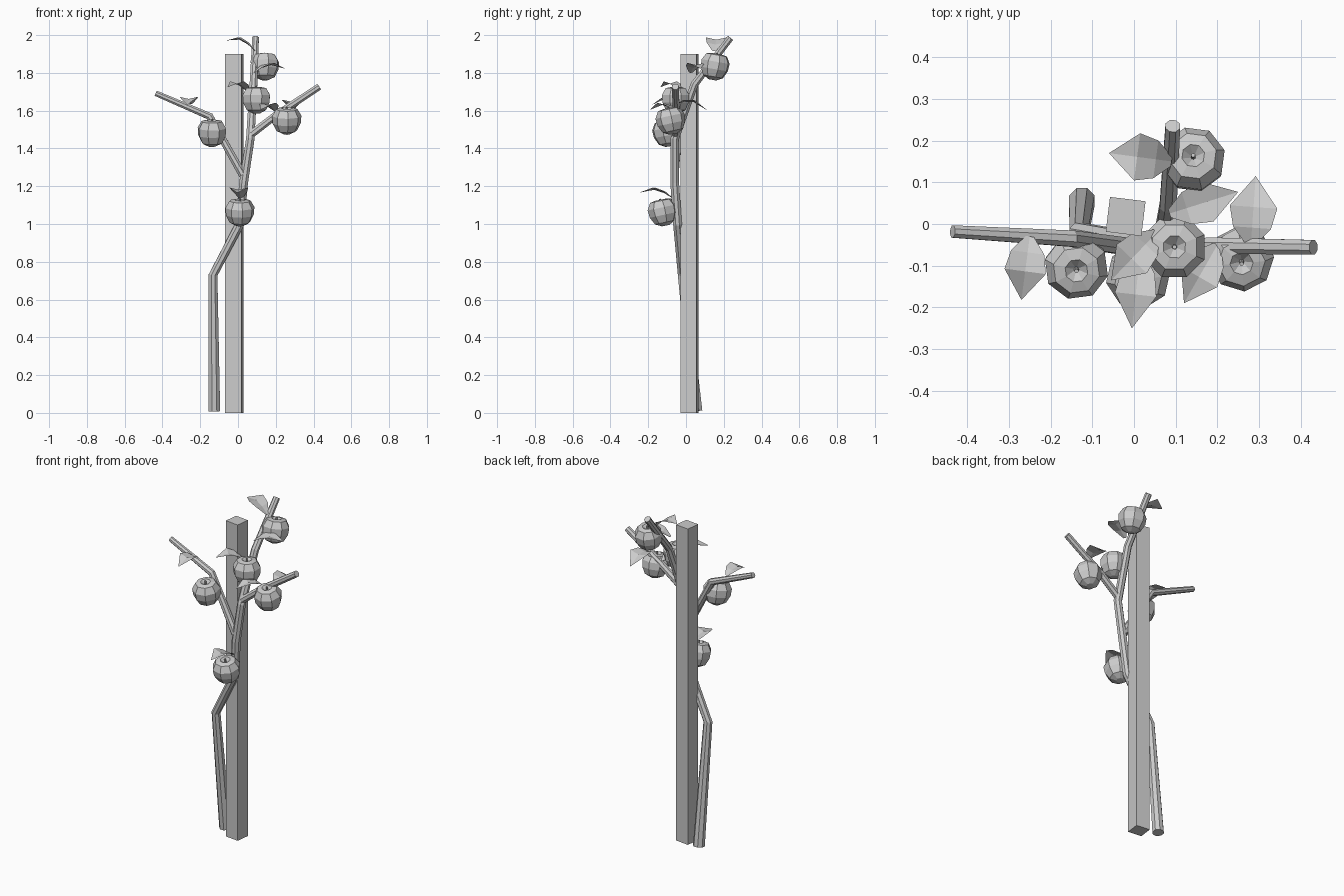
import bpy, bmesh, math
from mathutils import Vector, Matrix

cube = bpy.data.objects.get("Cube")
if cube:
    bpy.data.objects.remove(cube, do_unlink=True)

grey = bpy.data.materials.new("plain_grey")
grey.use_nodes = True
colour = (0.6, 0.6, 0.6, 1)
grey.diffuse_color = colour
grey.node_tree.nodes["Principled BSDF"].inputs["Base Color"].default_value = colour


def finish(name, bm, recalc=True):
    if recalc:
        bmesh.ops.recalc_face_normals(bm, faces=bm.faces)
    mesh = bpy.data.meshes.new(name)
    bm.to_mesh(mesh)
    bm.free()
    mesh.materials.append(grey)
    obj = bpy.data.objects.new(name, mesh)
    bpy.context.collection.objects.link(obj)
    return obj


def skin(bm, rings):
    for a, b in zip(rings, rings[1:]):
        n = len(a)
        for i in range(n):
            j = (i + 1) % n
            bm.faces.new((a[i], a[j], b[j], b[i]))


def branch(name, path, sides=8):
    """Tapered tube through (x, y, z, radius) points, mitred at each bend."""
    bm = bmesh.new()
    pts = [Vector(p[:3]) for p in path]
    side = Vector((0, 1, 0)) if abs((pts[-1] - pts[0]).x) > 0.3 else Vector((1, 0, 0))
    rings = []
    for k, p in enumerate(pts):
        d = (pts[min(k + 1, len(pts) - 1)] - pts[max(k - 1, 0)]).normalized()
        u = (side - d * side.dot(d)).normalized()
        v = d.cross(u)
        ring = []
        for i in range(sides):
            a = math.tau * (i + 0.5) / sides
            ring.append(bm.verts.new(p + (u * math.cos(a) + v * math.sin(a)) * path[k][3]))
        rings.append(ring)
    skin(bm, rings)
    bm.faces.new(rings[0])
    bm.faces.new(rings[-1])
    return finish(name, bm)


def fruit(name, centre, turn, tilt):
    """Eight-sided apple with a dimple and a tiny stalk."""
    profile = [(0.02, -0.07), (0.055, -0.052), (0.075, -0.012), (0.078, 0.028),
               (0.057, 0.064), (0.028, 0.07), (0.006, 0.05), (0.005, 0.075)]
    bm = bmesh.new()
    rings = []
    for r, z in profile:
        rings.append([bm.verts.new((r * math.cos(math.tau * i / 8),
                                    r * math.sin(math.tau * i / 8), z)) for i in range(8)])
    skin(bm, rings)
    bm.faces.new(rings[0])
    bm.faces.new(rings[-1])
    obj = finish(name, bm)
    obj.matrix_world = (Matrix.Translation(centre) @ Matrix.Rotation(math.radians(tilt), 4, 'X')
                        @ Matrix.Rotation(math.radians(turn), 4, 'Z'))


def leaf(name, base, tip, width=0.055, arch=0.03):
    """Pointed arched sheet folded along its midrib."""
    base, tip = Vector(base), Vector(tip)
    d = tip - base
    across = Vector((-d.y, d.x, 0)).normalized()
    bm = bmesh.new()
    rows = []
    for t, w in ((0, 0.2), (0.25, 0.8), (0.55, 1)):
        mid = base + d * t + Vector((0, 0, arch * math.sin(math.pi * t)))
        edge = Vector((0, 0, 0.012 * w))
        rows.append([bm.verts.new(mid + across * width * w * s + edge * abs(s)) for s in (-1, 0, 1)])
    end = bm.verts.new(tip)
    for a, b in zip(rows, rows[1:]):
        for i in (0, 1):
            bm.faces.new((a[i + 1], a[i], b[i], b[i + 1]))
    for i in (0, 1):
        bm.faces.new((rows[-1][i + 1], rows[-1][i], end))
    finish(name, bm)


# Square support post
bm = bmesh.new()
bmesh.ops.create_cube(bm, size=1)
post = finish("support_post", bm)
post.matrix_world = (Matrix.Translation((-0.02, 0.018, 0.95)) @ Matrix.Rotation(math.radians(-7), 4, 'Z')
                     @ Matrix.Diagonal((0.086, 0.084, 1.9, 1)))

# Trunk and side branches
branch("trunk", [(-0.125, 0.056, 0.01, 0.033), (-0.132, -0.02, 0.73, 0.025),
                 (0.01, -0.045, 1.0, 0.025), (0.03, -0.06, 1.22, 0.025),
                 (0.065, -0.06, 1.45, 0.024), (0.082, 0.045, 1.74, 0.022),
                 (0.093, 0.235, 1.985, 0.019)])
branch("right_branch", [(0.025, -0.06, 1.26, 0.023), (-0.15, -0.035, 1.57, 0.021),
                        (-0.435, -0.018, 1.692, 0.016)])
branch("left_branch", [(0.07, -0.055, 1.475, 0.022), (0.2, -0.052, 1.575, 0.021),
                       (0.43, -0.056, 1.727, 0.019)])

# Apples: centre, turn, tilt
apples = [((0.01, -0.122, 1.06), 10, 12), ((-0.138, -0.1, 1.48), 30, 10),
          ((0.097, -0.055, 1.655), 22, 0), ((0.258, -0.08, 1.545), 5, 12),
          ((0.142, 0.152, 1.832), 15, -10)]
for n, (centre, turn, tilt) in enumerate(apples):
    fruit(f"apple_{n + 1}", centre, turn, tilt)

# Leaves: base, tip
leaves = [((0.015, -0.07, 1.135), (-0.005, -0.25, 1.165)),
          ((-0.25, -0.03, 1.635), (-0.27, -0.182, 1.63)),
          ((0.055, -0.02, 1.70), (-0.055, -0.135, 1.725)),
          ((0.09, 0.15, 1.915), (-0.06, 0.17, 1.972)),
          ((0.085, 0.025, 1.80), (0.25, 0.077, 1.822)),
          ((0.28, -0.05, 1.635), (0.292, 0.115, 1.6)),
          ((0.2, -0.05, 1.595), (0.12, -0.19, 1.605))]
for n, (base, tip) in enumerate(leaves):
    leaf(f"leaf_{n + 1}", base, tip, 0.057 if n in (3, 5) else 0.05)
